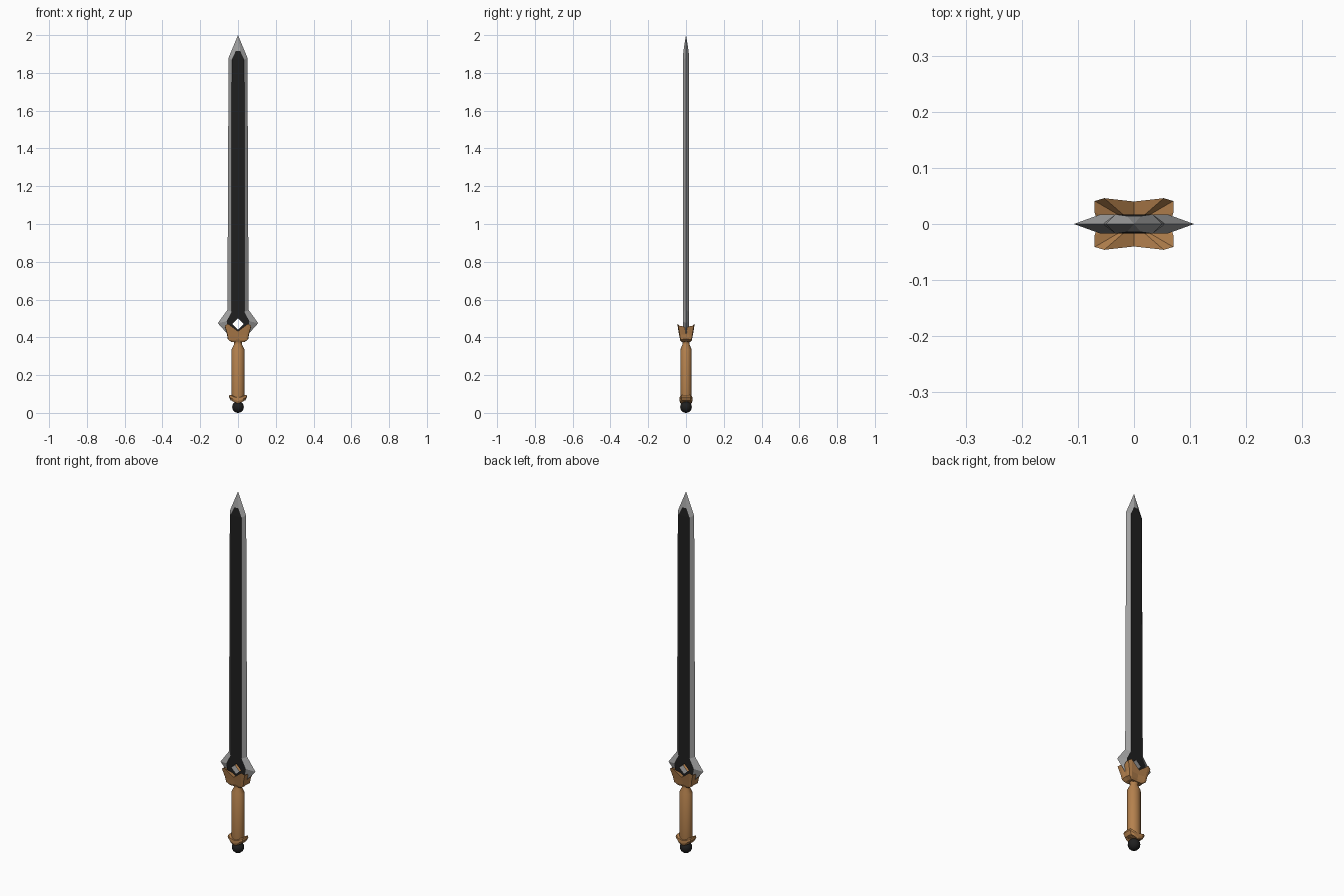
import bpy, bmesh, math

if "Cube" in bpy.data.objects:
    bpy.data.objects.remove(bpy.data.objects["Cube"])


def material(name, rgb):
    m = bpy.data.materials.new(name)
    m.diffuse_color = (*rgb, 1)
    m.use_nodes = True
    m.node_tree.nodes["Principled BSDF"].inputs["Base Color"].default_value = m.diffuse_color
    return m


STEEL = material("steel grey", (0.36, 0.36, 0.36))
BLACK = material("black", (0.014, 0.014, 0.014))
BROWN = material("leather brown", (0.46, 0.22, 0.075))


def finish(name, bm, mats, smooth=None):
    bmesh.ops.remove_doubles(bm, verts=bm.verts, dist=1e-5)
    bmesh.ops.recalc_face_normals(bm, faces=bm.faces)
    me = bpy.data.meshes.new(name)
    bm.to_mesh(me)
    bm.free()
    for m in mats:
        me.materials.append(m)
    ob = bpy.data.objects.new(name, me)
    bpy.context.collection.objects.link(ob)
    if smooth:
        bpy.context.view_layer.objects.active = ob
        ob.select_set(True)
        bpy.ops.object.shade_smooth_by_angle(angle=math.radians(smooth))
        ob.select_set(False)
    return ob


def loft(name, rings, mat, bottom, top, smooth=None):
    """Skin a stack of rings; the ends are fans to a centre height."""
    bm = bmesh.new()
    rows = [[bm.verts.new(p) for p in r] for r in rings]
    n = len(rows[0])
    for a, b in zip(rows, rows[1:]):
        for i in range(n):
            j = (i + 1) % n
            bm.faces.new((a[i], a[j], b[j], b[i]))
    for row, z in ((rows[0], bottom), (rows[-1], top)):
        c = bm.verts.new((0, 0, z))
        for i in range(n):
            bm.faces.new((row[i], row[(i + 1) % n], c))
    return finish(name, bm, [mat], smooth)


def four_way(q):
    """Mirror a quarter ring running from x=0 to y=0 into a full ring."""
    half = q + [(x, -y, z) for x, y, z in q[-2::-1]]
    return half + [(-x, y, z) for x, y, z in half[-2:0:-1]]


# Blade: rows of (edge, ridge, inner) points in x, z and the ridge thickness
blade_rows = [
    ((.050, .410), (.035, .410), (0, .410), .017),
    ((.062, .425), (.050, .430), (0, .440), .017),
    ((.107, .475), (.060, .485), (.030, .470), .017),
    ((.056, .545), (.034, .535), (0, .500), .017),
    ((.050, 1.880), (.033, 1.870), (0, 1.870), .017),
    ((0, 2.000), (.012, 1.915), (0, 1.915), .014),
]
bm = bmesh.new()


def face(pts, mat=0):
    bm.faces.new([bm.verts.new(p) for p in pts]).material_index = mat


for sx in (-1, 1):
    for sy in (-1, 1):
        grid = [((sx * o[0], 0, o[1]), (sx * f[0], sy * t, f[1]),
                 (sx * i[0], sy * t, i[1])) for o, f, i, t in blade_rows]
        for a, b in zip(grid, grid[1:]):
            face((a[0], a[1], b[1], b[0]))
            face((a[1], a[2], b[2], b[1]), 1)
        face((grid[-1][0], grid[-1][1], grid[-1][2]))
    # walls of the diamond opening
    for k in (1, 2):
        (x0, z0), (x1, z1) = blade_rows[k][2], blade_rows[k + 1][2]
        t = blade_rows[k][3]
        face(((sx * x0, -t, z0), (sx * x0, t, z0), (sx * x1, t, z1), (sx * x1, -t, z1)))
finish("blade", bm, [STEEL, BLACK])

# Guard: flared block with four raised corners
loft("guard", [
    four_way([(0, .022, .375), (.025, .024, .375), (.035, .022, .375), (.038, .012, .378), (.038, 0, .378)]),
    four_way([(0, .027, .388), (.040, .031, .385), (.052, .029, .388), (.054, .014, .390), (.054, 0, .392)]),
    four_way([(0, .032, .410), (.043, .036, .412), (.056, .033, .415), (.058, .017, .415), (.056, 0, .415)]),
    four_way([(0, .040, .432), (.053, .046, .472), (.070, .041, .462), (.070, .020, .460), (.064, 0, .450)]),
], BROWN, .375, .425)

# Grip: oval handle with a narrowed neck
N = 12


def oval(rx, ry, z):
    return [(rx * math.cos(2 * math.pi * k / N), ry * math.sin(2 * math.pi * k / N), z)
            for k in range(N)]


loft("grip", [oval(.030, .026, .06), oval(.035, .030, .085), oval(.035, .030, .335),
              oval(.021, .019, .362), oval(.021, .019, .372), oval(.028, .022, .385)],
     BROWN, .06, .385, 35)

# Collar: band rising at both sides
loft("pommel_collar", [
    four_way([(0, .029, .050), (.022, .029, .058), (.036, .022, .066), (.038, 0, .066)]),
    four_way([(0, .034, .062), (.026, .034, .072), (.046, .025, .085), (.048, 0, .085)]),
    four_way([(0, .033, .080), (.026, .033, .086), (.043, .024, .096), (.045, 0, .096)]),
], BROWN, .055, .088)

# Pommel: black ball
bm = bmesh.new()
bmesh.ops.create_uvsphere(bm, u_segments=16, v_segments=10, radius=.031)
bmesh.ops.translate(bm, verts=bm.verts, vec=(0, 0, .031))
finish("pommel", bm, [BLACK], 40)
